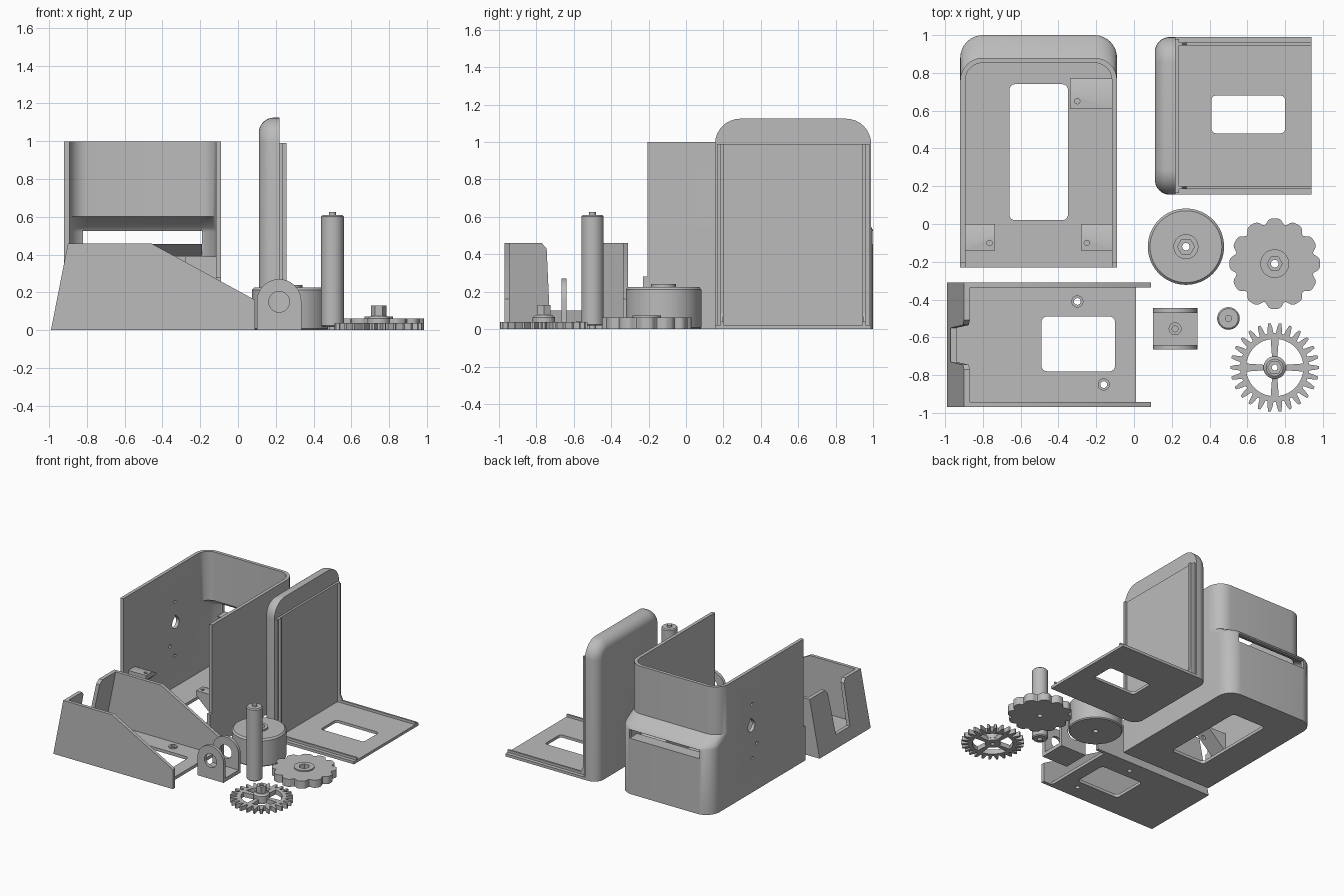
import bpy, bmesh, math
from math import sin, cos, pi

if "Cube" in bpy.data.objects:
    bpy.data.objects.remove(bpy.data.objects["Cube"])

grey = bpy.data.materials.new("grey_plastic")
grey.diffuse_color = (0.5, 0.5, 0.5, 1)
grey.use_nodes = True
grey.node_tree.nodes["Principled BSDF"].inputs["Base Color"].default_value = grey.diffuse_color


def loft(name, rings):
    """Closed solid through rings of equal point count."""
    bm = bmesh.new()
    vs = [[bm.verts.new(p) for p in r] for r in rings]
    n = len(vs[0])
    for a, b in zip(vs, vs[1:]):
        for i in range(n):
            j = (i + 1) % n
            bm.faces.new((a[i], a[j], b[j], b[i]))
    bm.faces.new(vs[0])
    bm.faces.new(vs[-1])
    bmesh.ops.recalc_face_normals(bm, faces=bm.faces)
    me = bpy.data.meshes.new(name)
    bm.to_mesh(me)
    bm.free()
    me.materials.append(grey)
    ob = bpy.data.objects.new(name, me)
    bpy.context.collection.objects.link(ob)
    return ob


def prism(name, pts, lo, hi, axis="z"):
    put = {"z": lambda a, b, c: (a, b, c), "y": lambda a, b, c: (a, c, b),
           "x": lambda a, b, c: (c, a, b)}[axis]
    return loft(name, [[put(a, b, c) for a, b in pts] for c in (lo, hi)])


def rrect(x0, x1, y0, y1, r=(0, 0, 0, 0), n=8):
    """Rectangle with its own radius at each corner, counter-clockwise."""
    pts = []
    for k, (x, y, sx, sy) in enumerate([(x0, y0, 1, 1), (x1, y0, -1, 1), (x1, y1, -1, -1), (x0, y1, 1, -1)]):
        if r[k] <= 0:
            pts.append((x, y))
            continue
        for i in range(n + 1):
            a = pi + k * pi / 2 + i * pi / 2 / n
            pts.append((x + sx * r[k] + r[k] * cos(a), y + sy * r[k] + r[k] * sin(a)))
    return pts


def circle(x, y, r, n=32):
    return [(x + r * cos(2 * pi * i / n), y + r * sin(2 * pi * i / n)) for i in range(n)]


def box(name, x0, x1, y0, y1, z0, z1):
    return prism(name, rrect(x0, x1, y0, y1), z0, z1)


def boolean(ob, other, op="DIFFERENCE"):
    m = ob.modifiers.new("bool", "BOOLEAN")
    m.operation, m.object, m.solver = op, other, "EXACT"
    bpy.context.view_layer.objects.active = ob
    bpy.ops.object.modifier_apply(modifier=m.name)
    bpy.data.objects.remove(other)


def turned(name, x, y, profile, n=48):
    return loft(name, [[(px, py, z) for px, py in circle(x, y, r, n)] for r, z in profile])


# --- Housing: stepped shell, open at front and top
def shell_ring(d, back, z, front):
    return [(x, y, z) for x, y in rrect(-0.92 + d, -0.09 - d, front, back - d, (0, 0, 0.12 - d, 0.12 - d))]


def shell(name, d, front, z0, z1):
    steps = [(1.0, z0), (1.0, 0.53 - d / 3), (0.985, 0.553 - d / 3), (0.88, 0.61 - d / 3), (0.88, z1)]
    return loft(name, [shell_ring(d, b, z, front) for b, z in steps])


housing = shell("housing", 0, -0.23, 0, 1.0)
boolean(housing, shell("cutter", 0.027, -0.4, 0.025, 1.2))
boolean(housing, box("cutter", -1, 0, -0.4, -0.205, 0.28, 1.2))
boolean(housing, prism("cutter", rrect(-0.66, -0.35, 0.02, 0.74, (0.03,) * 4), -0.1, 0.1))
boolean(housing, box("cutter", -0.82, -0.19, 0.9, 1.1, 0.455, 0.525))
# teardrop shaft hole and screw holes in the left wall
tear = [(0.47 + 0.045 * sin(a), 0.545 - 0.045 * cos(a)) for a in [(-0.75 + 1.5 * i / 18) * pi for i in range(19)]]
boolean(housing, prism("cutter", tear + [(0.47, 0.612)], -1, -0.85, "x"))
for y, z in ((0.46, 0.72), (0.40, 0.38), (0.46, 0.28)):
    boolean(housing, prism("cutter", circle(y, z, 0.014, 12), -1, -0.85, "x"))
# ledge under the slot
prism("slot_ledge", [(0.978, 0.39), (0.978, 0.455), (0.90, 0.455)], -0.82, -0.19, "x")
# mounting brackets with sloped undersides
for x0, x1, y0, y1, hx in ((-0.90, -0.735, -0.14, 0.0, -0.765), (-0.28, -0.115, -0.14, 0.0, -0.25),
                           (-0.34, -0.115, 0.61, 0.77, -0.30)):
    wall, tip = (x0, x1) if x0 < -0.5 else (x1, x0)
    bracket = prism("mounting_bracket", [(wall, 0.39), (tip, 0.39), (tip, 0.35), (wall, 0.20)], y0, y1, "y")
    boolean(bracket, prism("cutter", circle(hx, y0 + 0.04, 0.014, 12), 0, 0.6))
    boolean(bracket, prism("cutter", [(y1 + 0.01, 0.355), (y1 + 0.01, 0.5), (y0 + 0.085, 0.5), (y0 + 0.085, 0.39)],
                           x0 - 0.01, x1 + 0.01, "x"))

# --- Door: rounded upright panel with a slide plate
rings = []
for x, i in [(0.22, 0)] + [(0.19 - 0.08 * sin(a), 0.08 * (1 - cos(a))) for a in [k * pi / 16 for k in range(9)]]:
    r = 0.135 - i
    rings.append([(x, y, z) for y, z in rrect(0.155 + i, 0.99 - i, 0, 1.125 - i, (0, 0, r, r))])
loft("door_panel", rings)
box("door_inner_plate", 0.215, 0.237, 0.165, 0.98, 0, 0.99)
plate = box("door_base", 0.2, 0.94, 0.155, 0.99, 0, 0.022)
boolean(plate, prism("cutter", rrect(0.41, 0.80, 0.48, 0.68, (0.025,) * 4), -0.1, 0.1))
for y, s in ((0.185, 1), (0.96, -1)):
    box("base_rail", 0.22, 0.94, y, y + s * 0.015, 0.01, 0.042)
    box("panel_rail", 0.23, 0.258, y, y + s * 0.015, 0.01, 0.99)
    prism("rail_gusset", [(0.25, 0.04), (0.28, 0.04), (0.25, 0.10)], y, y + s * 0.012, "y")

# --- Tray: sloped sides, slanted notched end
tray = prism("tray", [(-0.99, 0), (0.09, 0), (0.09, 0.16), (-0.46, 0.46), (-0.90, 0.46)], -0.97, -0.31, "y")
boolean(tray, prism("cutter", [(-0.955, 0.025), (0.3, 0.025), (0.3, 0.7), (-0.822, 0.7)], -0.943, -0.337, "y"))
boolean(tray, box("cutter", 0.01, 0.3, -0.943, -0.337, -0.1, 0.3))
boolean(tray, prism("cutter", [(-0.73, 0.10), (-0.55, 0.10), (-0.535, 0.43), (-0.50, 0.47), (-0.50, 0.6),
                               (-0.78, 0.6), (-0.78, 0.47), (-0.745, 0.43)], -1.2, -0.8, "x"))
boolean(tray, prism("cutter", rrect(-0.49, -0.10, -0.78, -0.49, (0.03,) * 4), -0.1, 0.1))
for x, y in ((-0.30, -0.41), (-0.16, -0.85)):
    boolean(tray, turned("boss", x, y, [(0.032, 0.01), (0.032, 0.035)], 24), "UNION")
    boolean(tray, prism("cutter", circle(x, y, 0.018, 16), -0.1, 0.1))

# --- Axle bracket: two arched ears on a base
box("axle_base", 0.10, 0.335, -0.665, -0.445, 0, 0.03)
for y in (-0.665, -0.47):
    ear = prism("axle_ear", rrect(0.10, 0.335, 0, 0.27, (0, 0, 0.117, 0.117), 12), y, y + 0.025, "y")
    boolean(ear, prism("cutter", circle(0.2175, 0.15, 0.055), -0.8, -0.3, "y"))
boss = turned("axle_boss", 0.2175, -0.555, [(0.034, 0.02), (0.034, 0.04)], 24)
boolean(boss, prism("cutter", circle(0.2175, -0.555, 0.016, 16), 0.031, 0.1))

# --- Drum with hub
drum = turned("drum", 0.275, -0.12, [(0.195, 0), (0.202, 0.008), (0.202, 0.212), (0.19, 0.225)], 64)
boolean(drum, turned("hub", 0.275, -0.12, [(0.066, 0.2), (0.066, 0.24)], 32), "UNION")
boolean(drum, prism("cutter", circle(0.275, -0.12, 0.045, 6), 0.19, 0.3))
boolean(drum, prism("cutter", circle(0.275, -0.12, 0.02, 16), -0.1, 0.3))

# --- Scalloped wheel
N = 12 * 14
scallop = []
for i in range(N):
    a = 2 * pi * i / N
    r = 0.24 - 0.03 * (0.5 - 0.5 * cos(12 * a)) ** 2.5
    scallop.append((0.745 + r * cos(a), -0.21 + r * sin(a)))
wheel = prism("scalloped_wheel", scallop, 0, 0.062)
boolean(wheel, turned("hub", 0.745, -0.21, [(0.076, 0.03), (0.076, 0.072)], 32), "UNION")
boolean(wheel, prism("cutter", circle(0.745, -0.21, 0.04, 6), 0.03, 0.3))
boolean(wheel, prism("cutter", circle(0.745, -0.21, 0.02, 16), -0.1, 0.3))

# --- Spoked gear
gx, gy, T = 0.745, -0.76, 26


def polar(r, a):
    return (gx + r * cos(a), gy + r * sin(a))


teeth = [polar(r, 2 * pi * (t + f) / T) for t in range(T)
         for r, f in ((0.182, -0.36), (0.21, -0.25), (0.235, -0.12), (0.235, 0.12), (0.21, 0.25), (0.182, 0.36))]
gear = prism("spoked_gear", teeth, 0, 0.037)
for k in range(4):
    b = k * pi / 2
    outer = [polar(0.152, b + 0.14 + i * (pi / 2 - 0.28) / 14) for i in range(15)]
    inner = [polar(0.058, b + pi / 2 - 0.25 - i * (pi / 2 - 0.50) / 8) for i in range(9)]
    boolean(gear, prism("cutter", outer + inner, -0.1, 0.1))
boolean(gear, turned("hub", gx, gy, [(0.06, 0.02), (0.06, 0.062), (0.045, 0.075)], 32), "UNION")
boolean(gear, turned("hex_shaft", gx, gy, [(0.04, 0.05), (0.04, 0.13)], 6), "UNION")
boolean(gear, prism("cutter", circle(gx, gy, 0.016, 16), -0.1, 0.3))

# --- Roller post with end pins
turned("roller_post", 0.5, -0.5, [(0.018, 0), (0.018, 0.018), (0.052, 0.018), (0.06, 0.026), (0.06, 0.602),
                                  (0.052, 0.61), (0.018, 0.61), (0.018, 0.625)], 32)

bpy.ops.object.select_all(action="SELECT")
bpy.ops.object.shade_smooth_by_angle(angle=math.radians(30))
